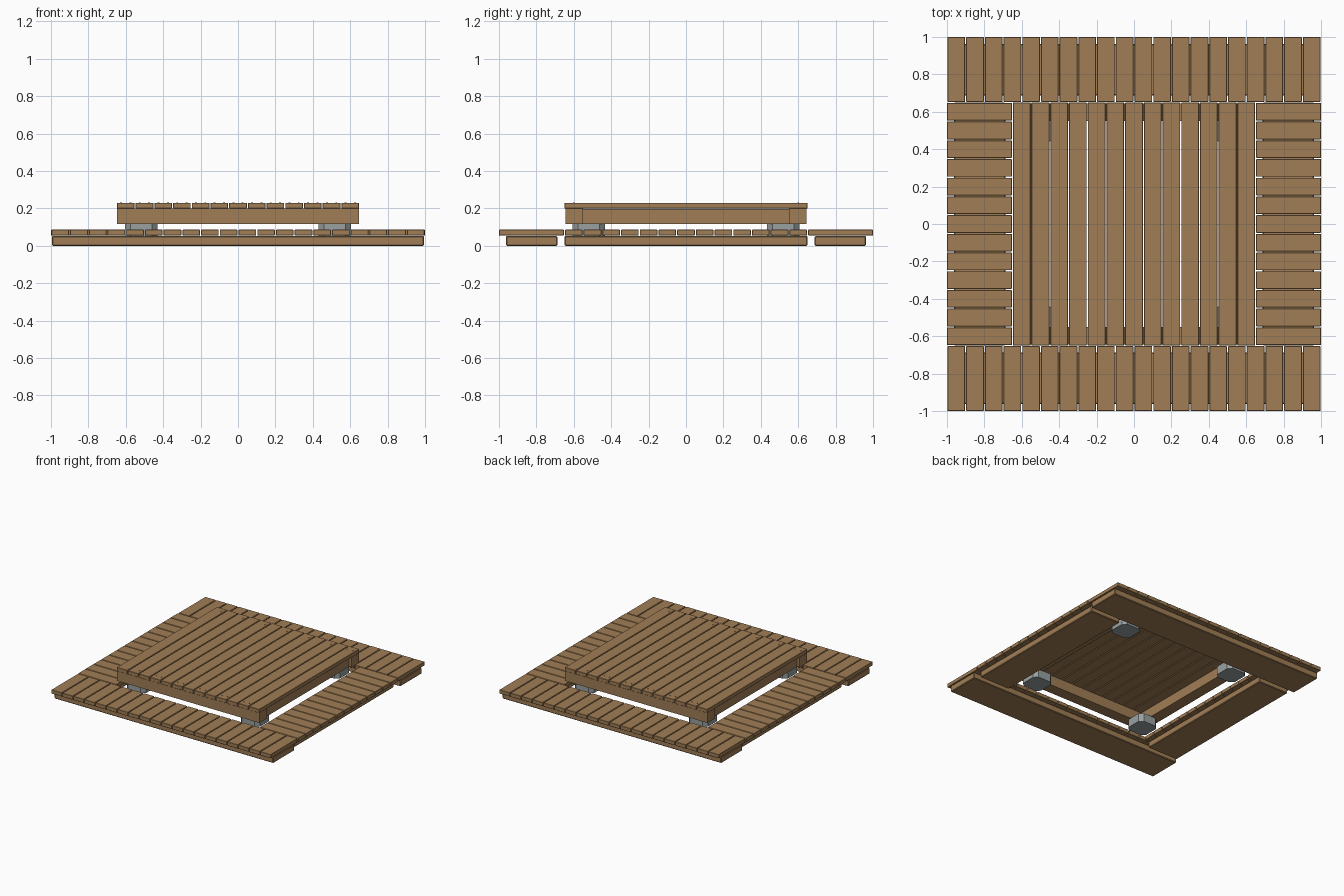
import bpy
import bmesh
from mathutils import Vector

cube = bpy.data.objects.get("Cube")
if cube:
    bpy.data.objects.remove(cube)


def make_material(name, colour):
    mat = bpy.data.materials.new(name)
    mat.use_nodes = True
    mat.diffuse_color = (*colour, 1)
    mat.node_tree.nodes["Principled BSDF"].inputs["Base Color"].default_value = (*colour, 1)
    return mat


wood = make_material("warm brown wood", (0.35, 0.205, 0.09))
metal = make_material("grey metal", (0.32, 0.35, 0.35))


def finish(name, bm, mat):
    mesh = bpy.data.meshes.new(name)
    bm.to_mesh(mesh)
    bm.free()
    mesh.materials.append(mat)
    obj = bpy.data.objects.new(name, mesh)
    bpy.context.collection.objects.link(obj)
    return obj


def box(name, low, high, mat=wood, bevel=0.0, upright_only=False):
    """Box between two corners, with optional chamfered edges."""
    low, high = Vector(low), Vector(high)
    bm = bmesh.new()
    bmesh.ops.create_cube(bm, size=1)
    bmesh.ops.scale(bm, vec=high - low, verts=bm.verts)
    bmesh.ops.translate(bm, vec=(low + high) / 2, verts=bm.verts)
    if bevel:
        edges = [e for e in bm.edges if not upright_only
                 or abs(e.verts[0].co.z - e.verts[1].co.z) > 0.001]
        bmesh.ops.bevel(bm, geom=edges, offset=bevel, segments=1, affect='EDGES')
    return finish(name, bm, mat)


def mirrored_box(name, axis, low, high, **options):
    """Box and its mirror image across the given axis."""
    box(name + "_plus", low, high, **options)
    low, high = list(low), list(high)
    low[axis], high[axis] = -high[axis], -low[axis]
    box(name + "_minus", low, high, **options)


GAP = 0.003
PITCH = 0.1
INNER = 0.65

# Ground boards carrying the deck
mirrored_box("long_ground_board", 1, (-0.995, 0.688, 0), (0.995, 0.963, 0.052), bevel=0.005)
mirrored_box("side_ground_board", 0, (0.688, -INNER, 0), (0.963, INNER, 0.052), bevel=0.005)

# Front and back deck planks
for i in range(20):
    x = -1 + i * PITCH
    mirrored_box(f"long_deck_plank_{i}", 1, (x + GAP, INNER + GAP, 0.055),
                 (x + PITCH - GAP, 1, 0.086), bevel=0.002)

# Side deck planks
for i in range(13):
    y = -INNER + i * PITCH
    mirrored_box(f"side_deck_plank_{i}", 0, (INNER + GAP, y + GAP, 0.055),
                 (1, y + PITCH - GAP, 0.086), bevel=0.002)

# Raised platform planks
for i in range(13):
    x = -INNER + i * PITCH
    box(f"platform_plank_{i}", (x + GAP, -INNER, 0.2), (x + PITCH - GAP, INNER, 0.23), bevel=0.002)

# Frame under the platform
mirrored_box("long_frame_beam", 1, (-0.647, 0.55, 0.117), (0.647, 0.645, 0.2))
mirrored_box("side_frame_beam", 0, (0.53, -0.55, 0.117), (0.625, 0.55, 0.198))

# Chamfered corner feet
for sy in (-1, 1):
    y = 0.52 * sy
    side = "back" if sy > 0 else "front"
    mirrored_box(f"{side}_foot", 0, (0.43, y - 0.088, 0.05), (0.605, y + 0.088, 0.12),
                 mat=metal, bevel=0.03, upright_only=True)

# Wooden plugs over the platform fixings
bm = bmesh.new()
for i in range(13):
    for dx in (0.025, 0.075):
        for y in (-0.6, 0.6):
            made = bmesh.ops.create_cone(bm, cap_ends=True, segments=8,
                                         radius1=0.005, radius2=0.005, depth=0.003)
            bmesh.ops.translate(bm, vec=(-INNER + i * PITCH + dx, y, 0.23), verts=made["verts"])
finish("fixing_plugs", bm, wood)
